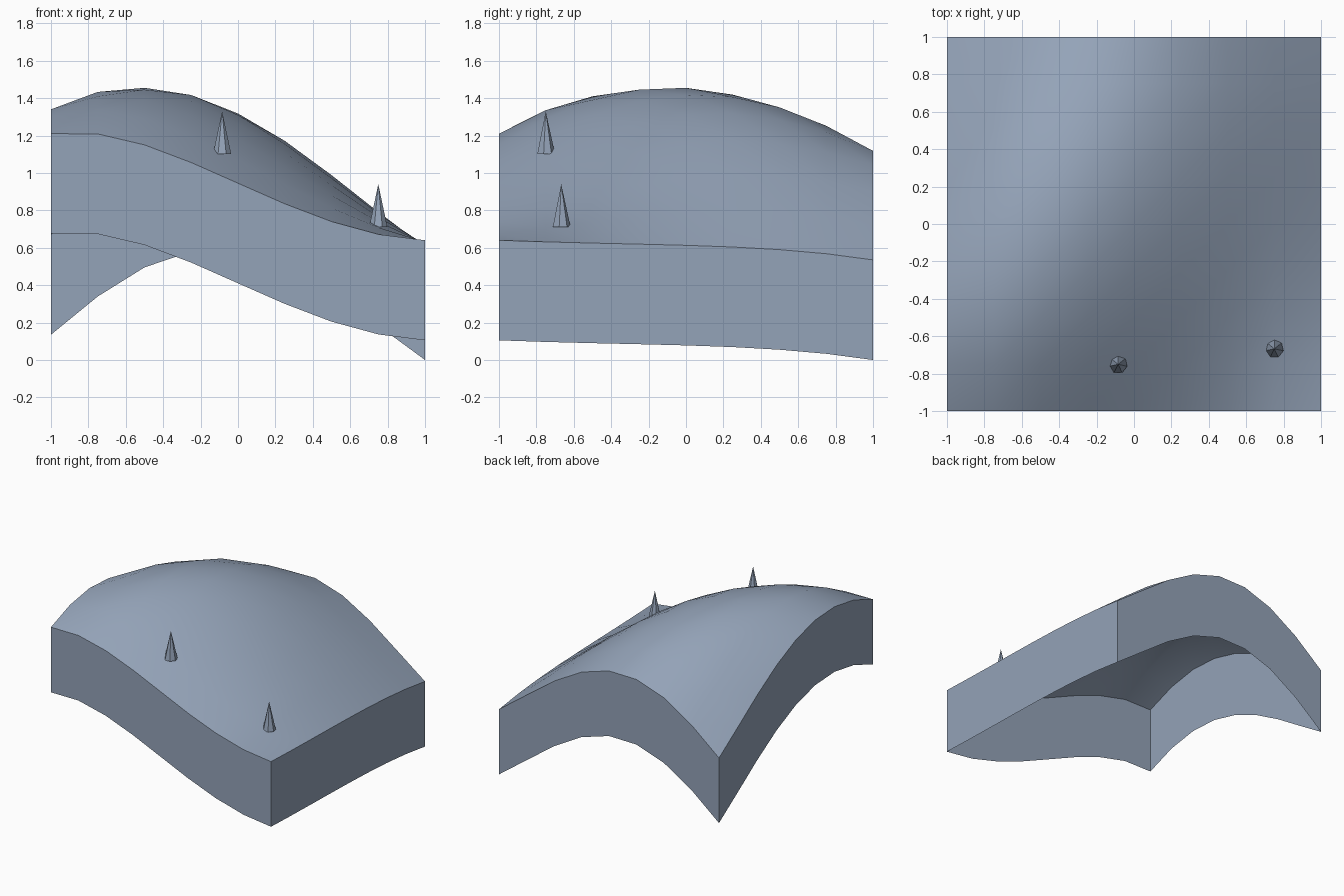
import bpy, bmesh, math

cube = bpy.data.objects.get("Cube")
if cube:
    bpy.data.objects.remove(cube, do_unlink=True)

# One slate colour for everything
slate = bpy.data.materials.new("slate_blue_grey")
slate.use_nodes = True
COLOUR = (0.296, 0.366, 0.479, 1)
slate.diffuse_color = COLOUR
slate.node_tree.nodes["Principled BSDF"].inputs["Base Color"].default_value = COLOUR

# Control heights: rows run front to back, columns from -x to +x
CONTROL = [
    [1.21, 1.15, 0.945, 0.74, 0.64],
    [1.34, 1.39, 1.18, 0.88, 0.625],
    [1.26, 1.455, 1.31, 0.972, 0.613],
    [1.0, 1.335, 1.285, 0.982, 0.59],
    [0.67, 1.03, 1.118, 0.90, 0.535],
]
NODES = [-1, -0.5, 0, 0.5, 1]
WALL = 0.535
STEPS = 8


def smooth_through(values, t):
    """Smooth polynomial through the values at NODES."""
    total = 0
    for i, value in enumerate(values):
        for j, node in enumerate(NODES):
            if j != i:
                value *= (t - node) / (NODES[i] - node)
        total += value
    return total


def height(x, y):
    return smooth_through([smooth_through(row, x) for row in CONTROL], y)


def finish(bm, name):
    mesh = bpy.data.meshes.new(name)
    bm.to_mesh(mesh)
    bm.free()
    mesh.materials.append(slate)
    obj = bpy.data.objects.new(name, mesh)
    bpy.context.collection.objects.link(obj)
    return obj


# Curved ground sheet with walls hanging from its rim, open underneath
bm = bmesh.new()
bmesh.ops.create_grid(bm, x_segments=STEPS, y_segments=STEPS, size=1)
for v in bm.verts:
    v.co.z = height(v.co.x, v.co.y)
rim = [e for e in bm.edges if e.is_boundary]
skirt = bmesh.ops.extrude_edge_only(bm, edges=rim)["geom"]
for v in skirt:
    if isinstance(v, bmesh.types.BMVert):
        v.co.z -= WALL
bmesh.ops.recalc_face_normals(bm, faces=bm.faces)
bm.faces.ensure_lookup_table()
top = max(bm.faces, key=lambda f: f.calc_center_median().z)
if top.normal.z < 0:
    bmesh.ops.reverse_faces(bm, faces=bm.faces)
ground = finish(bm, "curved_ground")
bpy.ops.object.select_all(action="DESELECT")
ground.select_set(True)
bpy.context.view_layer.objects.active = ground
bpy.ops.object.shade_smooth_by_angle(angle=math.radians(35))


# Small faceted spikes standing on the ground
def spike(name, x, y, z, radius=0.05, tall=0.23, sides=7):
    bm = bmesh.new()
    tip = bm.verts.new((x, y, z + tall))
    ring = []
    for i in range(sides):
        a = math.pi / 2 + math.tau * i / sides
        ring.append(bm.verts.new((x + radius * math.cos(a), y + radius * math.sin(a), z)))
    for i in range(sides):
        bm.faces.new((ring[i], ring[(i + 1) % sides], tip))
    bm.faces.new(ring[::-1])
    finish(bm, name)


spike("middle_spike", -0.085, -0.75, 1.10)
spike("corner_spike", 0.75, -0.667, 0.71)
